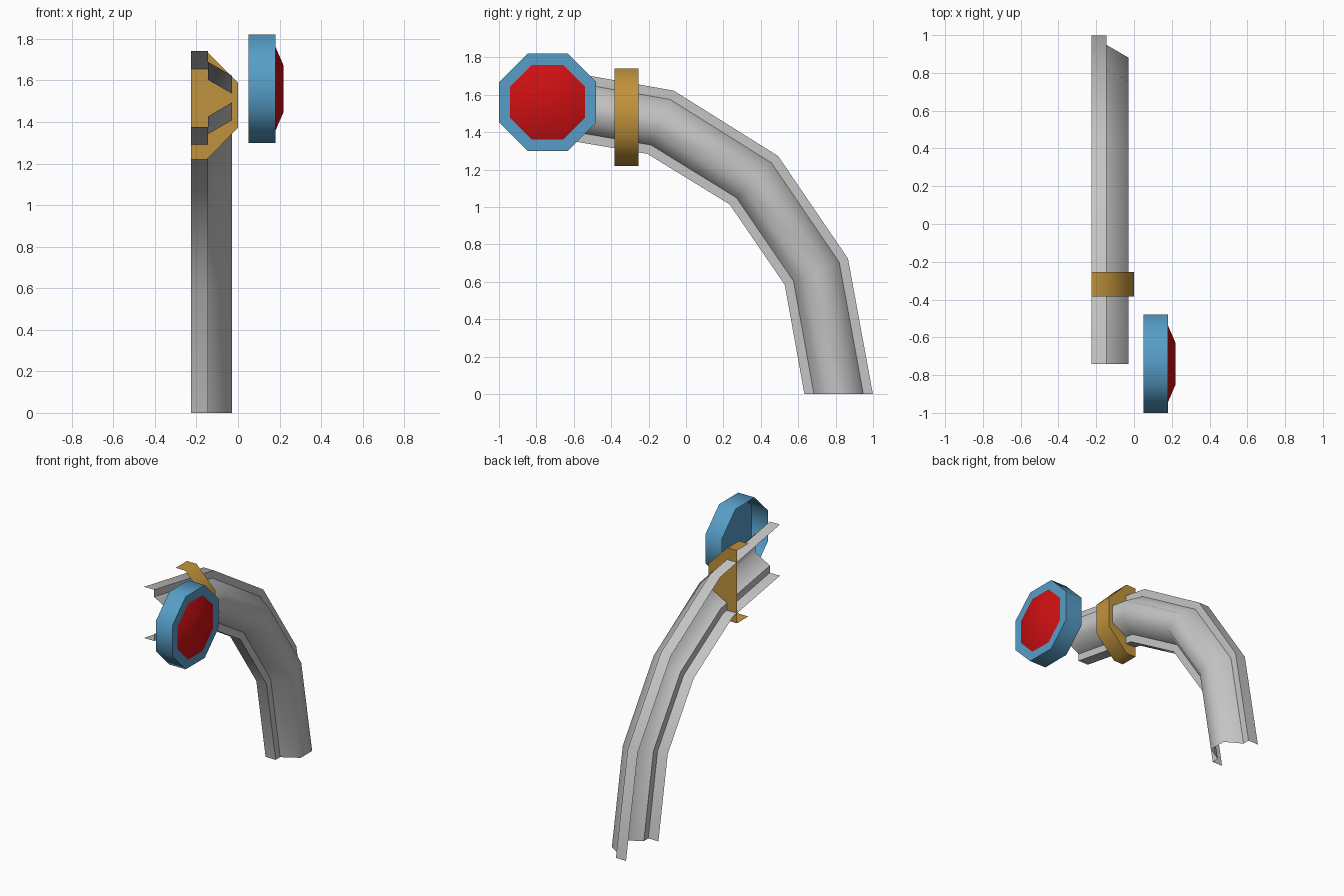
import bpy, bmesh, math
from mathutils import Vector

if "Cube" in bpy.data.objects:
    bpy.data.objects.remove(bpy.data.objects["Cube"])


def material(name, rgb):
    m = bpy.data.materials.new(name)
    m.use_nodes = True
    m.diffuse_color = (*rgb, 1)
    m.node_tree.nodes["Principled BSDF"].inputs["Base Color"].default_value = (*rgb, 1)
    return m


grey = material("light grey", (0.56, 0.56, 0.56))
gold = material("gold", (0.53, 0.29, 0.045))
blue = material("blue", (0.095, 0.34, 0.57))
red = material("red", (0.62, 0.005, 0.006))


def loft(name, mat, rings, closed=False, cap=False, sharp=(), sharp_cap=True):
    """Skin a list of point rings; sharp lists profile points whose long edges stay hard."""
    bm = bmesh.new()
    rows = [[bm.verts.new(p) for p in ring] for ring in rings]
    n = len(rows[0])
    for a, b in zip(rows, rows[1:]):
        for i in range(n if closed else n - 1):
            j = (i + 1) % n
            bm.faces.new((a[i], a[j], b[j], b[i]))
        for i in sharp:
            bm.edges.get((a[i], b[i])).smooth = False
    if cap:
        face = bm.faces.new(rows[-1])
        for e in face.edges:
            e.smooth = not sharp_cap
    for f in bm.faces:
        f.smooth = True
    bmesh.ops.recalc_face_normals(bm, faces=bm.faces)
    mesh = bpy.data.meshes.new(name)
    bm.to_mesh(mesh)
    bm.free()
    mesh.materials.append(mat)
    ob = bpy.data.objects.new(name, mesh)
    bpy.context.collection.objects.link(ob)
    return ob


# Curved half-pipe with a stepped flange on both edges, open towards -x
half = [(-0.225, 0.183), (-0.145, 0.183), (-0.145, 0.132), (-0.03, 0.065)]
profile = half + [(x, -r) for x, r in reversed(half)]
path = [(0.816, 0), (0.697, 0.654), (0.363, 1.143), (-0.136, 1.453), (-0.74, 1.558)]
rings = []
for k, (y, z) in enumerate(path):
    a = math.radians(22.5 * k)
    rings.append([(x, y + r * math.cos(a), z + r * math.sin(a)) for x, r in profile])
loft("curved_pipe", grey, rings, sharp=(1, 2, 5, 6))

# Half-octagon collar, closed by a plate at the back
half = [(-0.225, 0.26), (-0.15, 0.26), (0, 0.108)]
outline = half + [(x, -r) for x, r in reversed(half)]
loft("collar", gold, [[(x, y, 1.48 + r) for x, r in outline] for y in (-0.383, -0.255)],
     cap=True)


# Octagonal lamp cup with a domed lens, both facing +x
def octagon(x, apothem):
    radius = apothem / math.cos(math.pi / 8)
    return [Vector((x, -0.74 + radius * math.cos(a), 1.56 + radius * math.sin(a)))
            for a in (math.pi / 8 + i * math.pi / 4 for i in range(8))]


loft("lamp_cup", blue, [octagon(0.05, 0.26), octagon(0.18, 0.26)], closed=True, cap=True)
loft("lamp_lens", red, [octagon(0.181, 0.2), octagon(0.22, 0.11)], closed=True, cap=True,
     sharp_cap=False)
